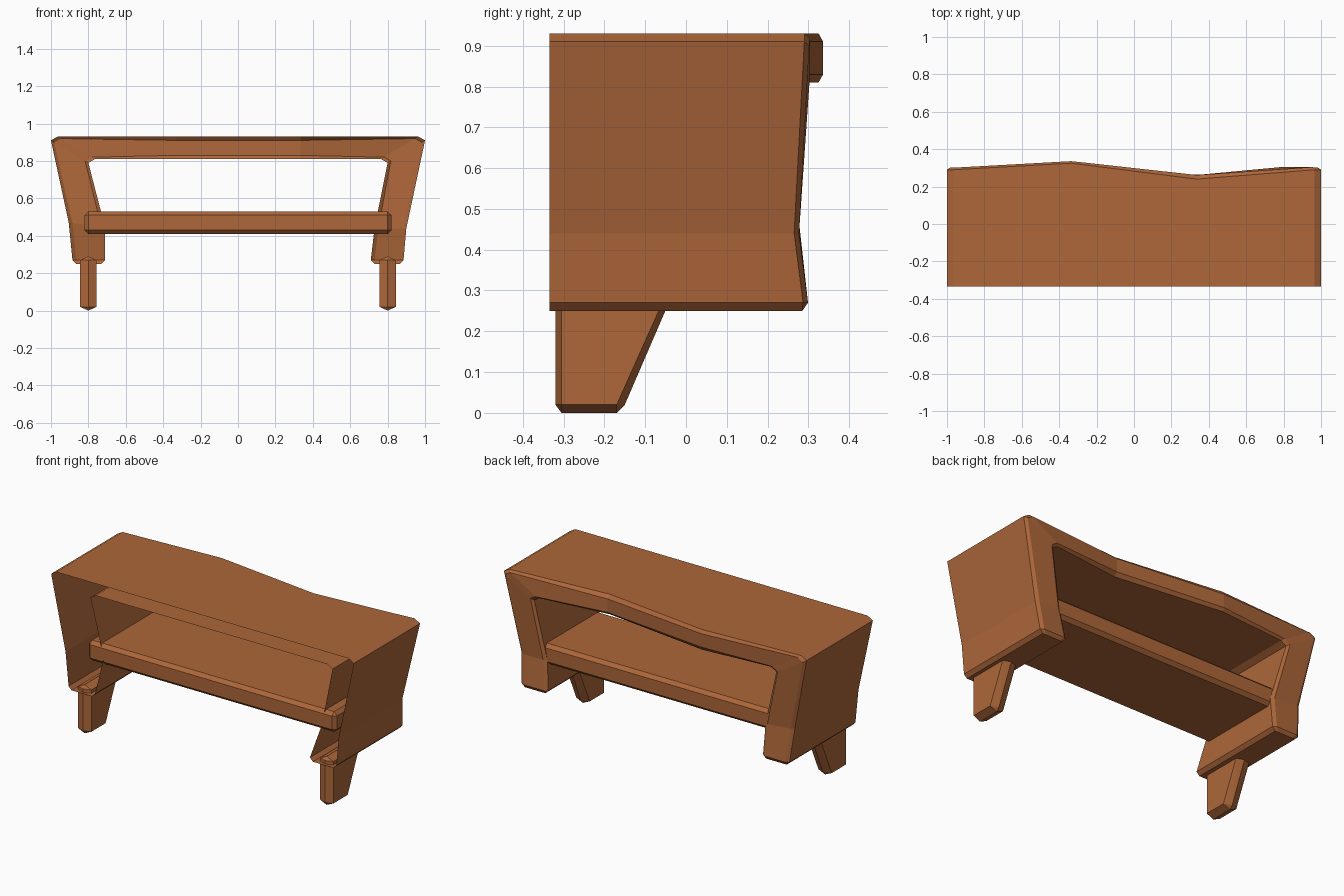
import bpy, bmesh

if "Cube" in bpy.data.objects:
    bpy.data.objects.remove(bpy.data.objects["Cube"])

mat = bpy.data.materials.new("brown_wood")
mat.diffuse_color = (0.42, 0.135, 0.042, 1)
mat.use_nodes = True
mat.node_tree.nodes["Principled BSDF"].inputs["Base Color"].default_value = mat.diffuse_color


def finish(name, bm):
    bmesh.ops.recalc_face_normals(bm, faces=bm.faces)
    me = bpy.data.meshes.new(name)
    bm.to_mesh(me)
    bm.free()
    me.materials.append(mat)
    ob = bpy.data.objects.new(name, me)
    bpy.context.collection.objects.link(ob)
    return ob


# Body frame: stations around the arch, each
# (outer x, outer z, inner x, inner z, back y, rim bump, inner front y)
FRONT, INNER = -0.335, -0.25
stations = [
    (0.865, 0.25, 0.73, 0.25, 0.285, 0.0, FRONT),
    (0.885, 0.27, 0.71, 0.27, 0.287, 0.012, FRONT),
    (0.90, 0.44, 0.73, 0.44, 0.265, 0.012, INNER),
    (1.0, 0.91, 0.80, 0.79, 0.29, 0.012, INNER),
    (0.965, 0.93, 0.765, 0.81, 0.29, 0.014, INNER),
    (0.335, 0.93, 0.335, 0.81, 0.24, 0.022, INNER),
    (-0.335, 0.93, -0.335, 0.81, 0.325, 0.011, INNER),
    (-0.965, 0.93, -0.765, 0.81, 0.29, 0.012, INNER),
    (-1.0, 0.91, -0.80, 0.79, 0.29, 0.012, INNER),
    (-0.905, 0.47, -0.712, 0.45, 0.265, 0.012, INNER),
    (-0.885, 0.27, -0.71, 0.27, 0.287, 0.012, FRONT),
    (-0.865, 0.25, -0.73, 0.25, 0.285, 0.0, FRONT),
]
bm = bmesh.new()
rows = []
for ox, oz, ix, iz, y, bump, fy in stations:
    d = ((ox - ix) ** 2 + (oz - iz) ** 2) ** 0.5
    t = 0.02 / d

    def mix(f):
        return (ox + (ix - ox) * f, y + bump, oz + (iz - oz) * f)
    pts = [(ox, FRONT, oz), (ox, y, oz), mix(t), mix(1 - t), (ix, y, iz), (ix, fy, iz)]
    rows.append([bm.verts.new(p) for p in pts])
for a, b in zip(rows, rows[1:]):
    for i in range(5):
        bm.faces.new((a[i], a[i + 1], b[i + 1], b[i]))
bm.faces.new(rows[0])
bm.faces.new(rows[-1])
finish("body_frame", bm)

# Shelf: chamfered board between the sides
bm = bmesh.new()
bmesh.ops.create_cube(bm, size=1)
for v in bm.verts:
    v.co = (v.co.x * 1.64, 0.005 + v.co.y * 0.52, 0.47 + v.co.z * 0.12)
bmesh.ops.bevel(bm, geom=bm.edges[:], offset=0.02, segments=1, affect='EDGES')
finish("shelf", bm)

# Feet: tapered blades with a central ridge
ridge = [(-0.32, 0.02), (-0.305, 0.0), (-0.17, 0.0), (-0.15, 0.02),
         (-0.042, 0.27), (-0.05, 0.29), (-0.305, 0.29), (-0.32, 0.27)]
flat = [(-0.305, 0.02), (-0.17, 0.02), (-0.058, 0.27), (-0.305, 0.27)]
for side, name in ((-1, "left_foot"), (1, "right_foot")):
    bm = bmesh.new()
    for y, z in ridge:
        bm.verts.new((side * 0.8, y, z))
    for dx in (-0.044, 0.044):
        for y, z in flat:
            bm.verts.new((side * 0.8 + dx, y, z))
    bmesh.ops.convex_hull(bm, input=bm.verts[:])
    finish(name, bm)
